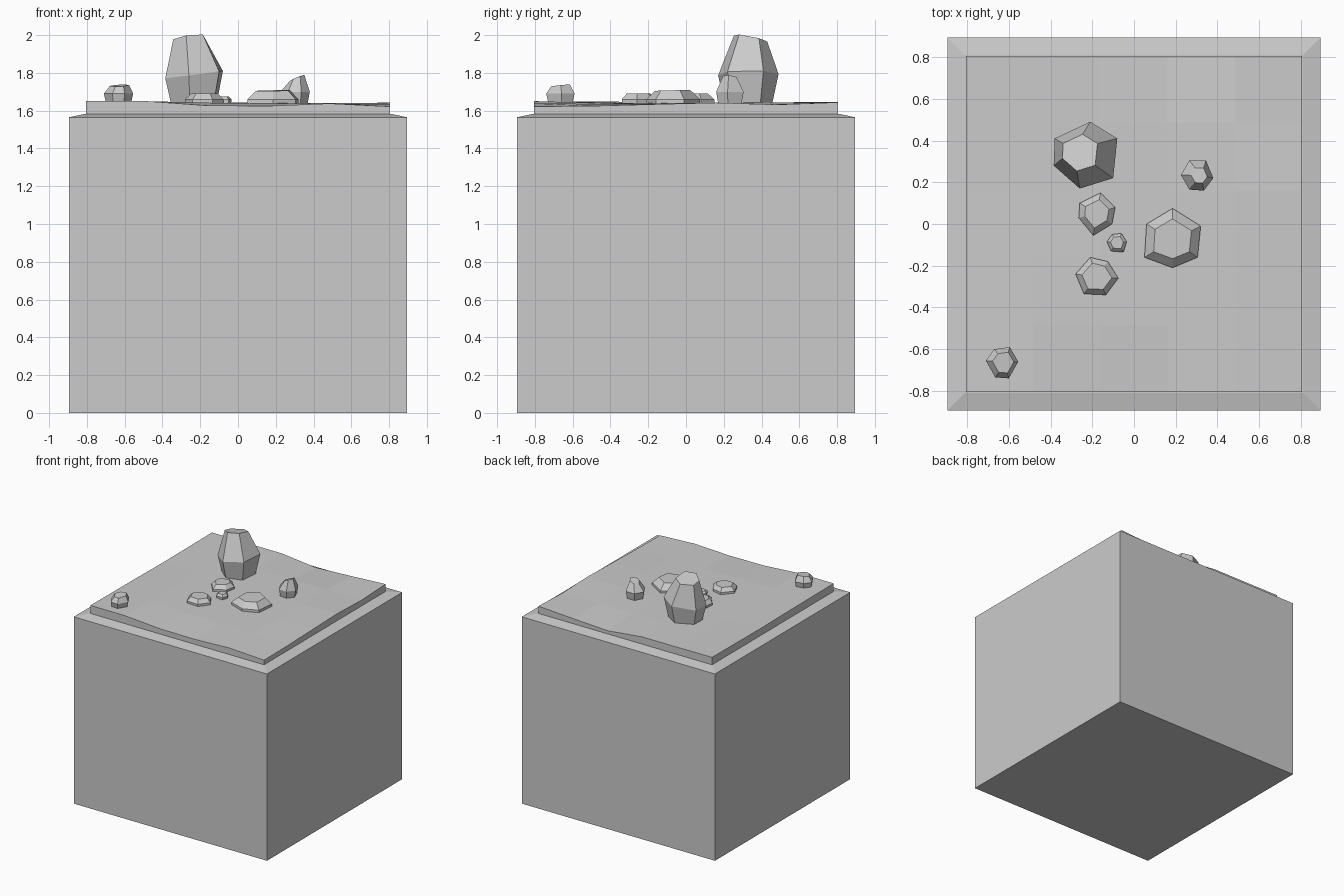
import bpy

if "Cube" in bpy.data.objects:
    bpy.data.objects.remove(bpy.data.objects["Cube"])


def make(name, verts, faces):
    me = bpy.data.meshes.new(name)
    me.from_pydata(verts, [], faces)
    me.update()
    ob = bpy.data.objects.new(name, me)
    bpy.context.collection.objects.link(ob)
    return ob


def loft(name, rings):
    """Closed flat-faced solid through stacked counter-clockwise rings."""
    n = len(rings[0])
    verts = [p for r in rings for p in r]
    faces = [tuple(range(n))[::-1], tuple(range(len(verts) - n, len(verts)))]
    for k in range(len(rings) - 1):
        for i in range(n):
            j = (i + 1) % n
            faces.append((k * n + i, k * n + j, (k + 1) * n + j, (k + 1) * n + i))
    return make(name, verts, faces)


def square(h, z):
    return [(-h, -h, z), (h, -h, z), (h, h, z), (-h, h, z)]


# Ground block with a bevelled rim
loft("ground_block", [square(0.895, 0), square(0.895, 1.565), square(0.81, 1.583)])

# Uneven turf slab: top heights in thousandths above 1.6, rows front to back
heights = [
    [50, 50, 27, 25, 38, 22],
    [48, 46, 42, 38, 36, 25],
    [46, 44, 42, 40, 38, 34],
    [42, 42, 42, 42, 40, 42],
    [44, 42, 44, 36, 34, 32],
    [46, 44, 44, 10, 26, 44],
]
N = 6
tv = [(-0.805 + 0.322 * i, -0.805 + 0.322 * j, 1.6 + heights[j][i] / 1000)
      for j in range(N) for i in range(N)]
bv = [(x, y, 1.58) for x, y, z in tv]
faces = []
for j in range(N - 1):
    for i in range(N - 1):
        a = j * N + i
        faces.append((a, a + 1, a + N + 1, a + N))
        faces.append(tuple(v + 36 for v in (a + N, a + N + 1, a + 1, a)))
for i in range(N - 1):
    for a, b in ((i, i + 1), (30 + i + 1, 30 + i), (N * (i + 1), N * i),
                 (N * i + 5, N * (i + 1) + 5)):
        faces.append((a + 36, b + 36, b, a))
make("turf_slab", tv + bv, faces)


# Faceted six-sided stones
def stone(name, outline, zmid, ztop, base, top, shift=(0, 0), tilt=(0, 0), mid_tilt=0):
    cx = sum(p[0] for p in outline) / len(outline)
    cy = sum(p[1] for p in outline) / len(outline)
    low = [(cx + (x - cx) * base, cy + (y - cy) * base, 1.615) for x, y in outline]
    mid = [(x, y, zmid + (x - cx) * mid_tilt) for x, y in outline]
    up = []
    for x, y in outline:
        dx, dy = (x - cx) * top, (y - cy) * top
        up.append((cx + shift[0] + dx, cy + shift[1] + dy,
                   ztop + dx * tilt[0] + dy * tilt[1]))
    return loft(name, [low, mid, up])


stone("tall_stone", [(-.38, .41), (-.385, .28), (-.26, .17), (-.10, .22), (-.08, .41), (-.21, .49)],
      1.79, 1.982, .76, .55, (-.025, .012), (.12, -.2), .13)
stone("upright_stone", [(.345, .305), (.265, .305), (.225, .235), (.265, .165), (.335, .16), (.38, .22)],
      1.70, 1.773, .8, .5, (.01, .0), (.4, -.1))
stone("wide_stone", [(.05, -.16), (.185, -.21), (.305, -.16), (.32, -.01), (.185, .075), (.06, 0)],
      1.66, 1.706, 1, .67, (0, 0), (.02, .02))
stone("flat_stone_back", [(-.195, -.055), (-.265, .03), (-.26, .1), (-.16, .15), (-.09, .08), (-.105, 0)][::-1]
      [::-1] and [(-.195, -.055), (-.105, 0), (-.09, .08), (-.16, .15), (-.26, .1), (-.265, .03)],
      1.66, 1.69, 1, .66)
stone("pebble", [(-.13, -.085), (-.11, -.13), (-.05, -.135), (-.035, -.085), (-.06, -.045), (-.105, -.05)],
      1.66, 1.676, .95, .65)
stone("flat_stone_front", [(-.28, -.24), (-.24, -.335), (-.135, -.34), (-.075, -.26), (-.125, -.18), (-.21, -.16)],
      1.66, 1.69, 1, .7)
stone("corner_stone", [(-.71, -.655), (-.665, -.735), (-.6, -.74), (-.555, -.66), (-.595, -.59), (-.67, -.6)],
      1.69, 1.733, .78, .66, (.005, 0), (.05, .1))
